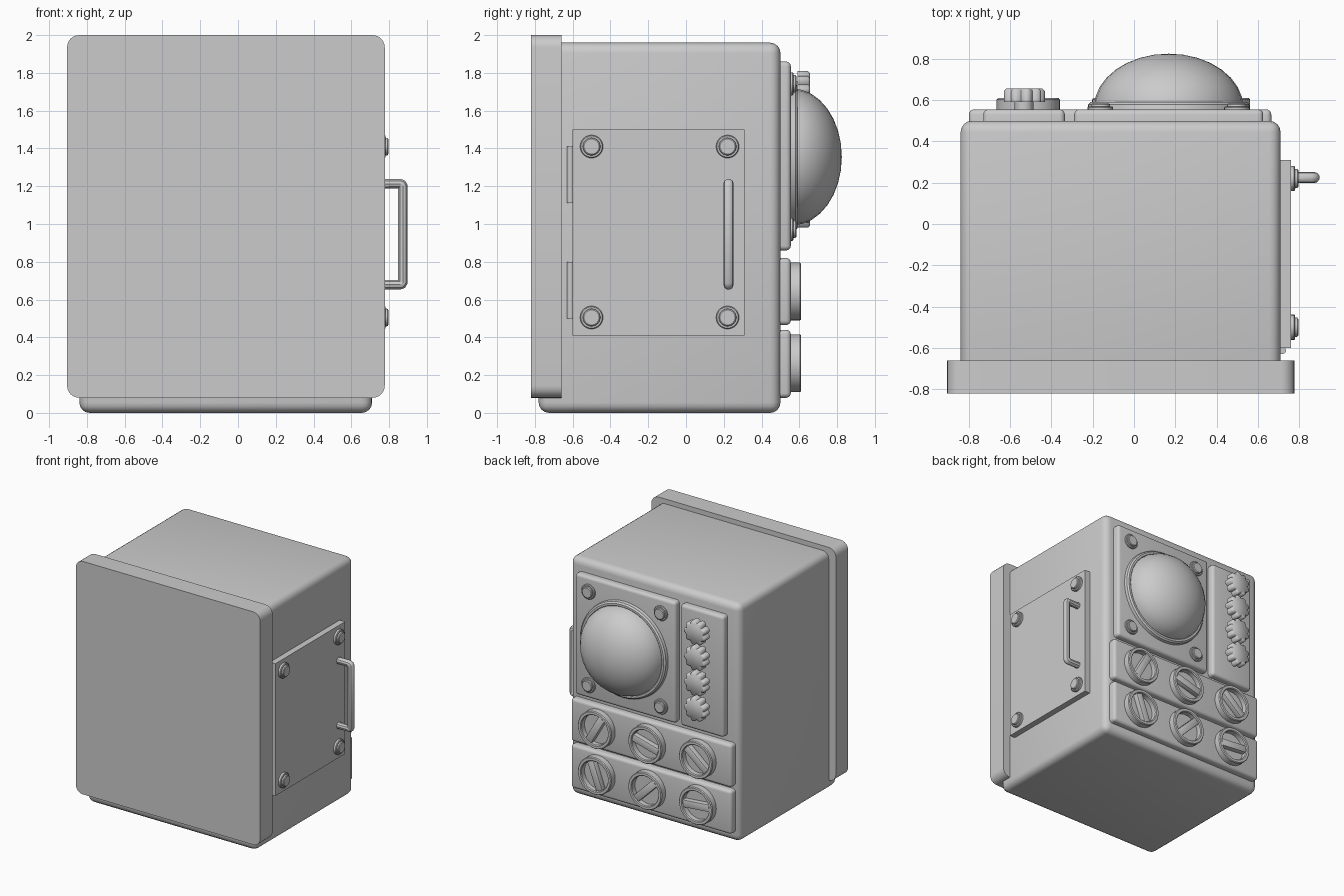
import bpy, bmesh
from math import sin, cos, pi, radians
from mathutils import Matrix, Vector

if "Cube" in bpy.data.objects:
    bpy.data.objects.remove(bpy.data.objects["Cube"])


def finish(name, bm, matrix=Matrix(), angle=35):
    bmesh.ops.recalc_face_normals(bm, faces=bm.faces)
    me = bpy.data.meshes.new(name)
    bm.to_mesh(me)
    bm.free()
    ob = bpy.data.objects.new(name, me)
    bpy.context.collection.objects.link(ob)
    ob.matrix_world = matrix
    bpy.ops.object.select_all(action='DESELECT')
    ob.select_set(True)
    bpy.context.view_layer.objects.active = ob
    bpy.ops.object.shade_smooth_by_angle(angle=radians(angle))
    return ob


def box(name, lo, hi, bevel=0.0, pick=None, matrix=Matrix(), seg=4):
    """Box between two corners; pick chooses which edges get rounded."""
    lo, hi = Vector(lo), Vector(hi)
    bm = bmesh.new()
    bmesh.ops.create_cube(bm, size=1)
    for v in bm.verts:
        v.co = Vector([c * s for c, s in zip(v.co, hi - lo)]) + (lo + hi) / 2
    if bevel:
        edges = [e for e in bm.edges if pick is None or pick(e)]
        bmesh.ops.bevel(bm, geom=edges, offset=bevel, segments=seg,
                        profile=0.5, affect='EDGES')
    return finish(name, bm, matrix)


def lathe(name, profile, matrix, steps=32):
    """Spin (radius, height) points about local z."""
    bm = bmesh.new()
    vs = [bm.verts.new((r, 0, h)) for r, h in profile]
    es = [bm.edges.new(p) for p in zip(vs, vs[1:])]
    bmesh.ops.spin(bm, geom=vs + es, axis=(0, 0, 1), cent=(0, 0, 0),
                   angle=2 * pi, steps=steps)
    bmesh.ops.remove_doubles(bm, verts=bm.verts, dist=1e-5)
    return finish(name, bm, matrix)


def on_back(x, y, z):      # local z points to +y, local y to +z
    m = Matrix(((-1, 0, 0), (0, 0, 1), (0, 1, 0))).to_4x4()
    return Matrix.Translation((x, y, z)) @ m


def on_side(x, y, z):      # local z points to +x
    return Matrix.Translation((x, y, z)) @ Matrix.Rotation(pi / 2, 4, 'Y')


def along_y(e):
    d = e.verts[0].co - e.verts[1].co
    return abs(d.y) > 0.9 * d.length


def outer(y0):             # all edges except those lying on the mounting plane
    return lambda e: any(v.co.y > y0 + 0.01 for v in e.verts)


SCREW = [(0, 0.037), (0.040, 0.037), (0.046, 0.032), (0.047, 0.022),
         (0.056, 0.022), (0.061, 0.017), (0.061, -0.005)]

# Cabinet and overhanging front slab
box("cabinet_body", (-0.84, -0.78, 0), (0.71, 0.5, 1.96), 0.055)
box("front_slab", (-0.905, -0.82, 0.08), (0.777, -0.66, 2.0), 0.065, along_y, seg=6)

# Side hatch with hinges, screws and handle
box("side_hatch", (0.69, -0.60, 0.41), (0.76, 0.31, 1.5))
for z in (0.65, 1.26):
    bm = bmesh.new()
    bmesh.ops.create_cone(bm, cap_ends=True, segments=16, radius1=0.018,
                          radius2=0.018, depth=0.30)
    finish("hatch_hinge", bm, Matrix.Translation((0.718, -0.612, z)))
for y in (-0.5, 0.22):
    for z in (0.505, 1.41):
        lathe("hatch_screw", SCREW, on_side(0.759, y, z), 24)

cu = bpy.data.curves.new("hatch_handle", 'CURVE')
cu.dimensions = '3D'
cu.bevel_depth = 0.027
cu.bevel_resolution = 3
path = [(0.75, 0.679), (0.858, 0.679), (0.868, 0.682), (0.873, 0.692),
        (0.873, 1.200), (0.868, 1.210), (0.858, 1.213), (0.75, 1.213)]
sp = cu.splines.new('POLY')
sp.points.add(len(path) - 1)
for p, (x, z) in zip(sp.points, path):
    p.co = (x, 0.225, z, 1)
handle = bpy.data.objects.new("hatch_handle", cu)
bpy.context.collection.objects.link(handle)
bpy.ops.object.select_all(action='DESELECT')
handle.select_set(True)
bpy.context.view_layer.objects.active = handle
bpy.ops.object.convert(target='MESH')
bpy.ops.object.shade_smooth_by_angle(angle=radians(35))

# Raised panels on the back
Y = 0.555
for name, x0, x1, z0, z1 in (("dome_panel", -0.29, 0.626, 0.86, 1.86),
                             ("knob_panel", -0.73, -0.335, 0.86, 1.86),
                             ("upper_dial_panel", -0.80, 0.665, 0.465, 0.82),
                             ("lower_dial_panel", -0.80, 0.665, 0.08, 0.44)):
    box(name, (x0, 0.48, z0), (x1, Y, z1), 0.025, outer(0.48))

# Dome screen, its bezel and corner screws
dome = [(0.362 * sin(i * pi / 16), 0.262 * cos(i * pi / 16)) for i in range(9)]
lathe("dome_screen", dome, on_back(0.168, 0.563, 1.355))
lathe("dome_bezel", [(0.35, 0.025), (0.362, 0.035), (0.378, 0.035), (0.39, 0.024),
                     (0.395, -0.005)], on_back(0.168, Y, 1.355), 48)
for x in (-0.162, 0.498):
    for z in (0.972, 1.742):
        lathe("panel_screw", SCREW, on_back(x, Y - 0.008, z), 24)

# Scalloped knobs on stems
for i in range(4):
    z = 1.71 - 0.21 * i
    lathe("knob_stem", [(0.045, -0.005), (0.045, 0.045)], on_back(-0.533, Y, z), 16)
    bm = bmesh.new()
    ring = []
    for k in range(72):
        t = 2 * pi * k / 72
        r = 0.082 + 0.019 * abs(sin(4.5 * t))
        ring.append(bm.verts.new((r * cos(t), r * sin(t), 0.035)))
    base = bm.faces.new(ring)
    ext = bmesh.ops.extrude_face_region(bm, geom=[base], use_keep_orig=True)
    top = [v for v in ext["geom"] if isinstance(v, bmesh.types.BMVert)]
    bmesh.ops.translate(bm, verts=top, vec=(0, 0, 0.055))
    cap = [f for f in ext["geom"] if isinstance(f, bmesh.types.BMFace)]
    bmesh.ops.inset_region(bm, faces=cap, thickness=0.012, depth=0.012)
    finish("scalloped_knob", bm, on_back(-0.533, Y, z), 50)

# Recessed rotary dials with grip bars
dial = [(0.153, -0.005), (0.153, 0.048), (0.147, 0.055), (0.127, 0.055),
        (0.121, 0.048), (0.121, 0.008), (0, 0.008)]
for z, angles in ((0.642, (60, -15, -40)), (0.263, (-70, 45, 5))):
    for x, a in zip((0.41, -0.05, -0.512), angles):
        m = on_back(x, Y, z)
        lathe("dial_ring", dial, m)
        box("dial_grip", (-0.12, -0.03, 0), (0.12, 0.03, 0.05), 0.006,
            matrix=m @ Matrix.Rotation(radians(a), 4, 'Z'), seg=2)
